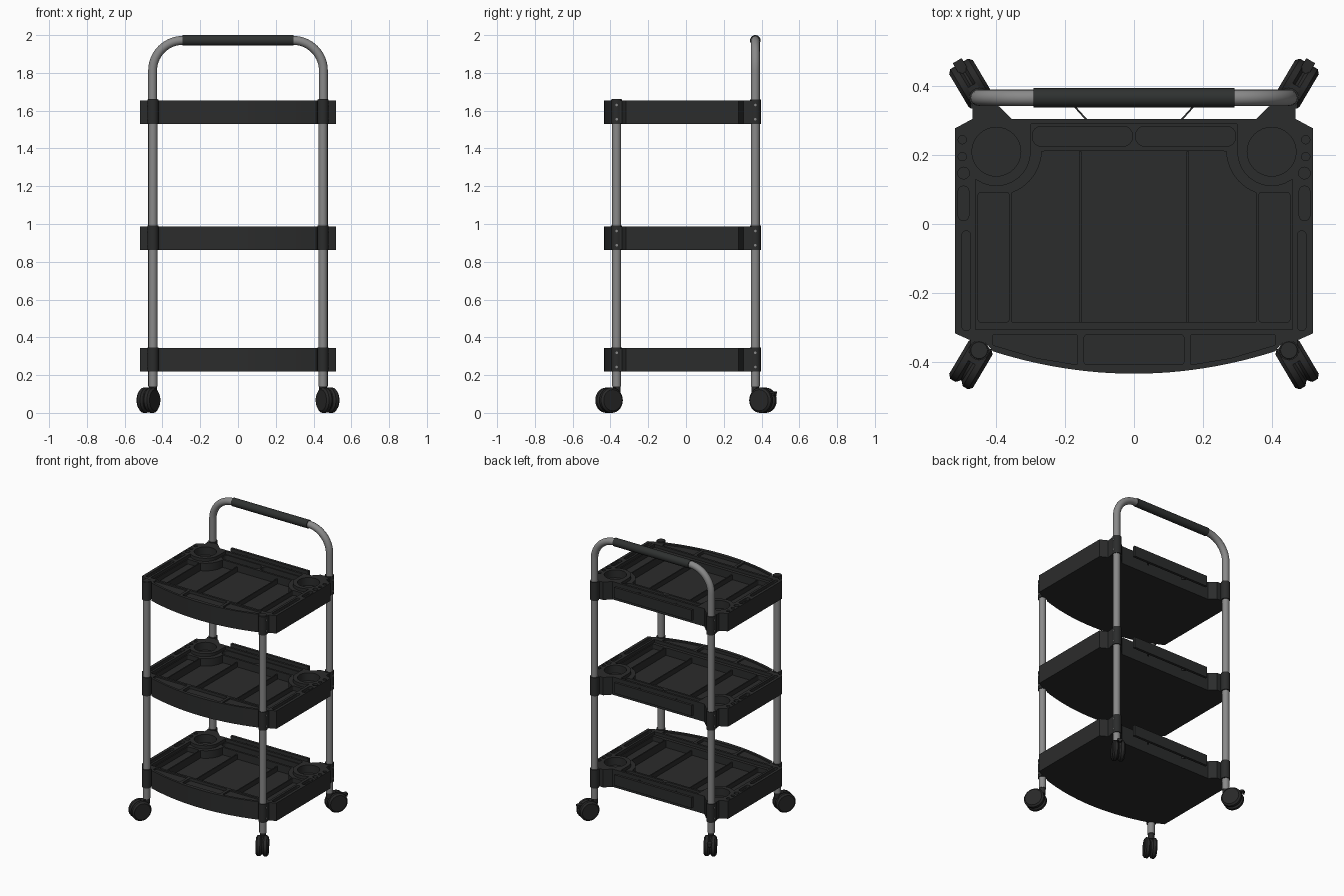
import bpy, bmesh, math
from mathutils import Matrix, Vector

if "Cube" in bpy.data.objects:
    bpy.data.objects.remove(bpy.data.objects["Cube"])


def material(name, r, g, b):
    m = bpy.data.materials.new(name)
    m.diffuse_color = (r, g, b, 1)
    m.use_nodes = True
    m.node_tree.nodes["Principled BSDF"].inputs["Base Color"].default_value = m.diffuse_color
    return m


PLASTIC = material("black_plastic", 0.024, 0.025, 0.025)
RUBBER = material("dark_rubber", 0.021, 0.021, 0.021)
GRIP = material("grip_foam", 0.028, 0.031, 0.030)
METAL = material("grey_metal", 0.25, 0.25, 0.25)


def make(name, bm, mat):
    me = bpy.data.meshes.new(name)
    bmesh.ops.recalc_face_normals(bm, faces=bm.faces)
    bm.to_mesh(me)
    bm.free()
    me.materials.append(mat)
    ob = bpy.data.objects.new(name, me)
    bpy.context.collection.objects.link(ob)
    return ob


def add_prism(bm, pts, z0, z1):
    f = bm.faces.new([bm.verts.new((x, y, z0)) for x, y in pts])
    ext = bmesh.ops.extrude_face_region(bm, geom=[f])["geom"]
    bmesh.ops.translate(bm, vec=(0, 0, z1 - z0),
                        verts=[v for v in ext if isinstance(v, bmesh.types.BMVert)])


def add_box(bm, c, size, rot=0):
    m = Matrix.Translation(c) @ Matrix.Rotation(rot, 4, 'Z') @ Matrix.Diagonal((*size, 1))
    bmesh.ops.create_cube(bm, size=1, matrix=m)


def add_cyl(bm, c, r, length, axis='Z', seg=24, r2=None):
    rot = {'Z': Matrix(), 'X': Matrix.Rotation(math.pi / 2, 4, 'Y'),
           'Y': Matrix.Rotation(-math.pi / 2, 4, 'X')}[axis]
    bmesh.ops.create_cone(bm, cap_ends=True, segments=seg, radius1=r,
                          radius2=r if r2 is None else r2, depth=length,
                          matrix=Matrix.Translation(c) @ rot)


def arc(cx, cy, r, a0, a1, n=10):
    return [(cx + r * math.cos(math.radians(a0 + (a1 - a0) * i / n)),
             cy + r * math.sin(math.radians(a0 + (a1 - a0) * i / n))) for i in range(n + 1)]


def rect(x0, x1, y0, y1, r=0.008):
    return (arc(x0 + r, y0 + r, r, 180, 270, 4) + arc(x1 - r, y0 + r, r, 270, 360, 4) +
            arc(x1 - r, y1 - r, r, 0, 90, 4) + arc(x0 + r, y1 - r, r, 90, 180, 4))


def circle(x, y, r):
    return arc(x, y, r, 0, 348.75, 31)


def flip(pts):
    return [(-x, y) for x, y in reversed(pts)]


def both(shapes):
    return shapes + [flip(s) for s in shapes]


POST_X, FRONT_Y, BACK_Y = 0.45, -0.367, 0.367
H = 0.125

# Tray body: outline with bowed front and back wings, pockets cut from the top
half = [(0.41 * i / 12, -0.435 + 0.065 * (i / 12) ** 2) for i in range(1, 13)]
half += [(0.43, -0.345), (0.475, -0.338), (0.52, -0.318), (0.52, 0.278), (0.47, 0.305),
         (0.47, 0.347), (0.398, 0.347), (0.355, 0.305)]
bm = bmesh.new()
add_prism(bm, [(0, -0.435)] + half + flip(half), 0, H)
tray = make("tray_bottom", bm, PLASTIC)

shelf = [(0.46, -0.307), (0.46, 0.13)] + arc(0.4, 0.21, 0.1, -55, -180) + [(0.30, 0.29)]
well = [(0.355, -0.285), (0.355, 0.09)] + arc(0.4, 0.215, 0.132, -110, -178) + [(0.258, 0.212)]
levels = [
    (0.022, [shelf + flip(shelf)]),
    (0.075, [well + flip(well)]),
    (0.055, both([rect(0.363, 0.453, -0.285, 0.092), rect(0.005, 0.295, 0.226, 0.284, 0.025),
                  circle(0.4, 0.21, 0.071)])),
    (0.02, both([rect(0.475, 0.5, -0.31, -0.02, 0.012), rect(0.48, 0.511, 0.01, 0.11, 0.014),
                 circle(0.495, 0.148, 0.017), circle(0.499, 0.196, 0.012),
                 circle(0.499, 0.245, 0.012)]) + [rect(-0.145, 0.145, -0.408, -0.322)]),
    (0.01, both([[(0.165, -0.322), (0.165, -0.409), (0.28, -0.39), (0.41, -0.352), (0.41, -0.322)]])),
]
for depth, shapes in levels:
    bm = bmesh.new()
    for s in shapes:
        add_prism(bm, s, H - depth, H + 0.05)
    cutter = make("pocket_cutter", bm, PLASTIC)
    cutter.hide_render = True
    mod = tray.modifiers.new("pockets", 'BOOLEAN')
    mod.operation, mod.solver, mod.object = 'DIFFERENCE', 'EXACT', cutter
    cut = bpy.data.meshes.new_from_object(tray.evaluated_get(bpy.context.evaluated_depsgraph_get()))
    tray.modifiers.clear()
    tray.data = cut
    bpy.data.objects.remove(cutter)

# Tray extras: dividers, post clamps, back rail with braces
bm = bmesh.new()
for s in (-1, 1):
    add_box(bm, (s * 0.156, -0.037, 0.066), (0.008, 0.496, 0.036))
    add_box(bm, (s * 0.157, 0.324, 0.085), (0.005, 0.055, 0.04), s * -math.radians(42))
    for y in (FRONT_Y, BACK_Y):
        add_cyl(bm, (s * POST_X, y, H / 2 + 0.002), 0.029, H + 0.004)
        add_box(bm, (s * POST_X, y - math.copysign(0.012, y), H / 2), (0.05, 0.04, H - 0.002))
add_box(bm, (0, 0.356, 0.085), (0.6, 0.018, 0.075))
extras = make("tray_clamps_and_rail_bottom", bm, PLASTIC)

# Screws on the clamps
bm = bmesh.new()
for s in (-1, 1):
    for y in (FRONT_Y, BACK_Y):
        for z in (0.025, 0.1):
            add_cyl(bm, (s * (POST_X + 0.028), y, z), 0.007, 0.006, 'X', 12)
screws = make("clamp_screws_bottom", bm, METAL)

for ob in (tray, extras, screws):
    ob.location.z = 0.218
    for label, z in (("middle", 0.863), ("top", 1.53)):
        c = ob.copy()
        c.name = ob.name.replace("bottom", label)
        c.location.z = z
        bpy.context.collection.objects.link(c)

# Front posts with caps
for s, side in ((-1, "left"), (1, "right")):
    bm = bmesh.new()
    add_cyl(bm, (s * POST_X, FRONT_Y, 0.89), 0.0235, 1.5)
    make("front_post_" + side, bm, METAL)
    bm = bmesh.new()
    add_cyl(bm, (s * POST_X, FRONT_Y, 1.657), 0.028, 0.01, r2=0.024)
    make("front_post_cap_" + side, bm, PLASTIC)

# Rear posts and handle as one bent tube
R, TOP = 0.16, 1.972
bend = arc(POST_X + 0.002 - R, TOP - R, R, 0, 90, 14)
path = [(POST_X + 0.002, 0.14)] + bend
path += flip(path)
cu = bpy.data.curves.new("handle_tube", 'CURVE')
cu.dimensions, cu.bevel_depth, cu.bevel_resolution, cu.use_fill_caps = '3D', 0.0235, 6, True
sp = cu.splines.new('POLY')
sp.points.add(len(path) - 1)
for p, (x, z) in zip(sp.points, path):
    p.co = (x, BACK_Y, z, 1)
tmp = bpy.data.objects.new("tube_helper", cu)
bpy.context.collection.objects.link(tmp)
me = bpy.data.meshes.new_from_object(tmp.evaluated_get(bpy.context.evaluated_depsgraph_get()))
bpy.data.objects.remove(tmp)
me.materials.clear()
me.materials.append(METAL)
bpy.context.collection.objects.link(bpy.data.objects.new("rear_posts_and_handle", me))

# Handle grip
bm = bmesh.new()
add_cyl(bm, (0, BACK_Y, TOP), 0.028, 0.585, 'X', 28)
make("handle_grip", bm, GRIP)

# Twin-wheel casters, pointing outwards; rear ones carry a brake pedal
for sx in (-1, 1):
    for sy, row in ((-1, "front"), (1, "rear")):
        bm = bmesh.new()
        for s in (-1, 1):
            add_cyl(bm, (0, s * 0.021, 0.067), 0.067, 0.018, 'Y', 28)
            for o in (-1, 1):
                r = (0.067, 0.056) if o > 0 else (0.056, 0.067)
                add_cyl(bm, (0, s * 0.021 + o * 0.014, 0.067), r[0], 0.010, 'Y', 28, r[1])
        add_cyl(bm, (0, 0, 0.07), 0.055, 0.016, 'Y', 28)
        add_box(bm, (-0.03, 0, 0.10), (0.05, 0.03, 0.07))
        add_cyl(bm, (-0.047, 0, 0.125), 0.02, 0.05)
        if sy > 0:
            add_box(bm, (0.058, 0, 0.108), (0.04, 0.03, 0.012))
            add_box(bm, (0.072, 0, 0.1), (0.01, 0.018, 0.02))
        ang = math.atan2(sy * 0.86, sx * 0.51)
        d = Vector((math.cos(ang), math.sin(ang), 0)) * 0.047
        ob = make("caster_%s_%s" % (row, "right" if sx > 0 else "left"), bm, RUBBER)
        ob.data.transform(Matrix.Translation(Vector((sx * POST_X, sy * BACK_Y, 0)) + d)
                          @ Matrix.Rotation(ang, 4, 'Z'))

# Smooth shading with sharp edges kept
for ob in bpy.context.scene.objects:
    ob.select_set(True)
    bpy.context.view_layer.objects.active = ob
bpy.ops.object.shade_smooth_by_angle(angle=math.radians(30))
